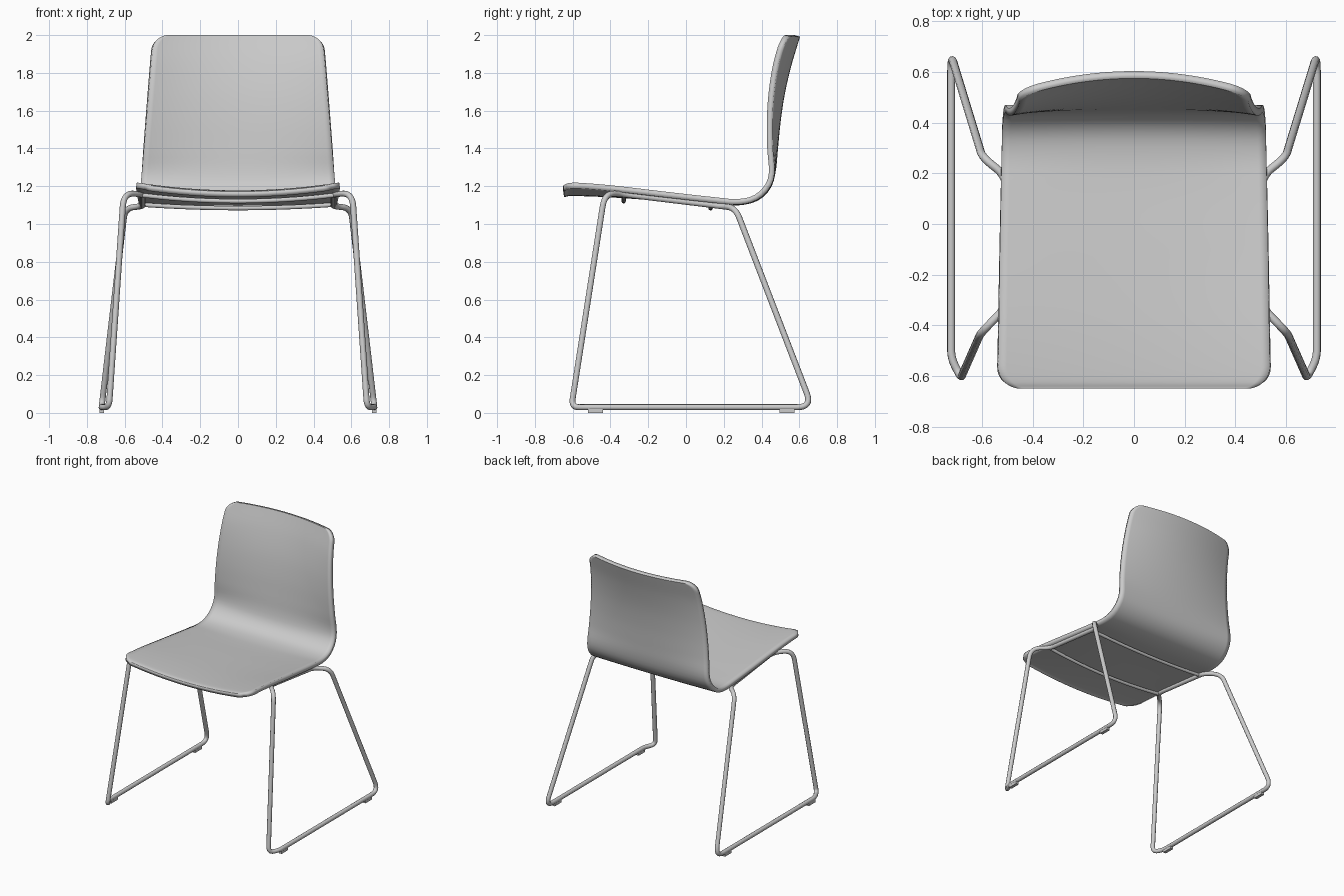
import bpy, bmesh, math
from mathutils import Vector

cube = bpy.data.objects.get("Cube")
if cube:
    bpy.data.objects.remove(cube)


def material(name, color, roughness):
    m = bpy.data.materials.new(name)
    m.use_nodes = True
    m.diffuse_color = color
    bsdf = m.node_tree.nodes["Principled BSDF"]
    bsdf.inputs["Base Color"].default_value = color
    bsdf.inputs["Roughness"].default_value = roughness
    return m


grey = material("light grey", (0.6, 0.6, 0.6, 1), 0.5)


def finish(obj, angle=40):
    obj.data.materials.append(grey)
    bpy.ops.object.select_all(action="DESELECT")
    obj.select_set(True)
    bpy.context.view_layer.objects.active = obj
    bpy.ops.object.shade_smooth_by_angle(angle=math.radians(angle))


def mesh_object(name, bm):
    mesh = bpy.data.meshes.new(name)
    bm.to_mesh(mesh)
    bm.free()
    obj = bpy.data.objects.new(name, mesh)
    bpy.context.collection.objects.link(obj)
    return obj


def spline(points, steps=12):
    """Smooth curve through all points."""
    p = [Vector(q) for q in points]
    p = [2 * p[0] - p[1]] + p + [2 * p[-1] - p[-2]]
    out = []
    for a, b, c, d in zip(p, p[1:], p[2:], p[3:]):
        for i in range(steps):
            t = i / steps
            out.append(0.5 * (2 * b + (c - a) * t + (2 * a - 5 * b + 4 * c - d) * t * t
                              + (3 * b - a - 3 * c + d) * t ** 3))
    return out + [p[-2]]


# Shell: (y, z) profiles along the middle and along the side edge
middle = spline([(-.65, 1.172), (-.6, 1.178), (-.4, 1.171), (-.1, 1.15), (.15, 1.13),
                 (.27, 1.128), (.36, 1.147), (.42, 1.2), (.445, 1.28), (.457, 1.4),
                 (.472, 1.55), (.495, 1.7), (.53, 1.85), (.575, 2)])
edge = spline([(-.65, 1.215), (-.6, 1.22), (-.4, 1.205), (-.1, 1.17), (.15, 1.142),
               (.27, 1.132), (.36, 1.152), (.42, 1.21), (.439, 1.28), (.43, 1.4),
               (.428, 1.55), (.438, 1.7), (.462, 1.85), (.505, 2)])
dist = [0]
for a, b in zip(middle, middle[1:]):
    dist.append(dist[-1] + (b - a).length)
total = dist[-1]


def at(d):
    """Middle and edge points at a distance along the shell."""
    i = 0
    while i < len(dist) - 2 and dist[i + 1] < d:
        i += 1
    t = (d - dist[i]) / (dist[i + 1] - dist[i])
    return middle[i].lerp(middle[i + 1], t), edge[i].lerp(edge[i + 1], t)


def corner(d, r):
    """Width lost to a rounded corner of radius r."""
    return r - math.sqrt(max(0, r * r - (r - d) ** 2)) if d < r else 0


ROWS, COLS = 100, 32
bm = bmesh.new()
grid = []
for i in range(ROWS + 1):
    d = total * (1 - math.cos(math.pi * i / ROWS)) / 2
    m, e = at(d)
    full = 0.54 - 0.02 * min(1, d / 1.05) - 0.075 * max(0, (m.y - 1.15) / 0.85)
    half = full - corner(d, 0.09) - corner(total - d, 0.075)
    row = []
    for j in range(COLS + 1):
        x = half * (2 * j / COLS - 1)
        p = m.lerp(e, (x / full) ** 2)
        row.append(bm.verts.new((x, p.x, p.y)))
    grid.append(row)
for r0, r1 in zip(grid, grid[1:]):
    for j in range(COLS):
        bm.faces.new((r0[j], r0[j + 1], r1[j + 1], r1[j]))
shell = mesh_object("seat_shell", bm)
solid = shell.modifiers.new("thickness", "SOLIDIFY")
solid.thickness = 0.03
solid.offset = -1
finish(shell)


def tube(name, points, radius, closed):
    curve = bpy.data.curves.new(name, "CURVE")
    curve.dimensions = "3D"
    curve.bevel_depth = radius
    curve.bevel_resolution = 3
    curve.use_fill_caps = True
    line = curve.splines.new("POLY")
    line.points.add(len(points) - 1)
    for p, q in zip(line.points, points):
        p.co = (*q, 1)
    line.use_cyclic_u = closed
    obj = bpy.data.objects.new(name, curve)
    bpy.context.collection.objects.link(obj)
    bpy.ops.object.select_all(action="DESELECT")
    obj.select_set(True)
    bpy.context.view_layer.objects.active = obj
    bpy.ops.object.convert(target="MESH")
    finish(bpy.context.object, 50)


def rounded(corners, steps=8):
    """Closed path with each corner eased over its own cut length."""
    pts = [Vector(c[:3]) for c in corners]
    out = []
    for i, p in enumerate(pts):
        cut = corners[i][3]
        a = p + (pts[i - 1] - p).normalized() * cut
        b = p + (pts[(i + 1) % len(pts)] - p).normalized() * cut
        for k in range(steps + 1):
            t = k / steps
            out.append(a * (1 - t) ** 2 + p * 2 * t * (1 - t) + b * t * t)
    return out


# Sled frame loops: x, y, z and corner cut
loop = [(.505, -.33, 1.157, .05), (.605, -.43, 1.165, .075), (.683, -.607, .03, .045),
        (.722, -.53, .03, .035), (.722, .668, .03, .08), (.598, .262, 1.085, .06),
        (.505, .19, 1.094, .05)]
for side, s in (("left", 1), ("right", -1)):
    path = rounded(loop)
    tube(side + "_sled_frame", [Vector((s * p.x, p.y, p.z)) for p in path], 0.016, True)
    # Glides under the runner
    for end, y in (("front", -0.48), ("rear", 0.535)):
        bm = bmesh.new()
        bmesh.ops.create_cube(bm, size=1)
        for v in bm.verts:
            v.co = (s * 0.722 + v.co.x * 0.024, y + v.co.y * 0.08, 0.011 + v.co.z * 0.022)
        finish(mesh_object(f"{side}_{end}_glide", bm))

# Bowed cross bars beneath the seat
for name, y, z_mid, z_end in (("front_cross_bar", -0.33, 1.121, 1.152),
                              ("rear_cross_bar", 0.13, 1.084, 1.102)):
    xs = [0.505 * (k / 10 - 1) for k in range(21)]
    tube(name, [Vector((x, y, z_mid + (z_end - z_mid) * (x / 0.505) ** 2)) for x in xs],
         0.012, False)
